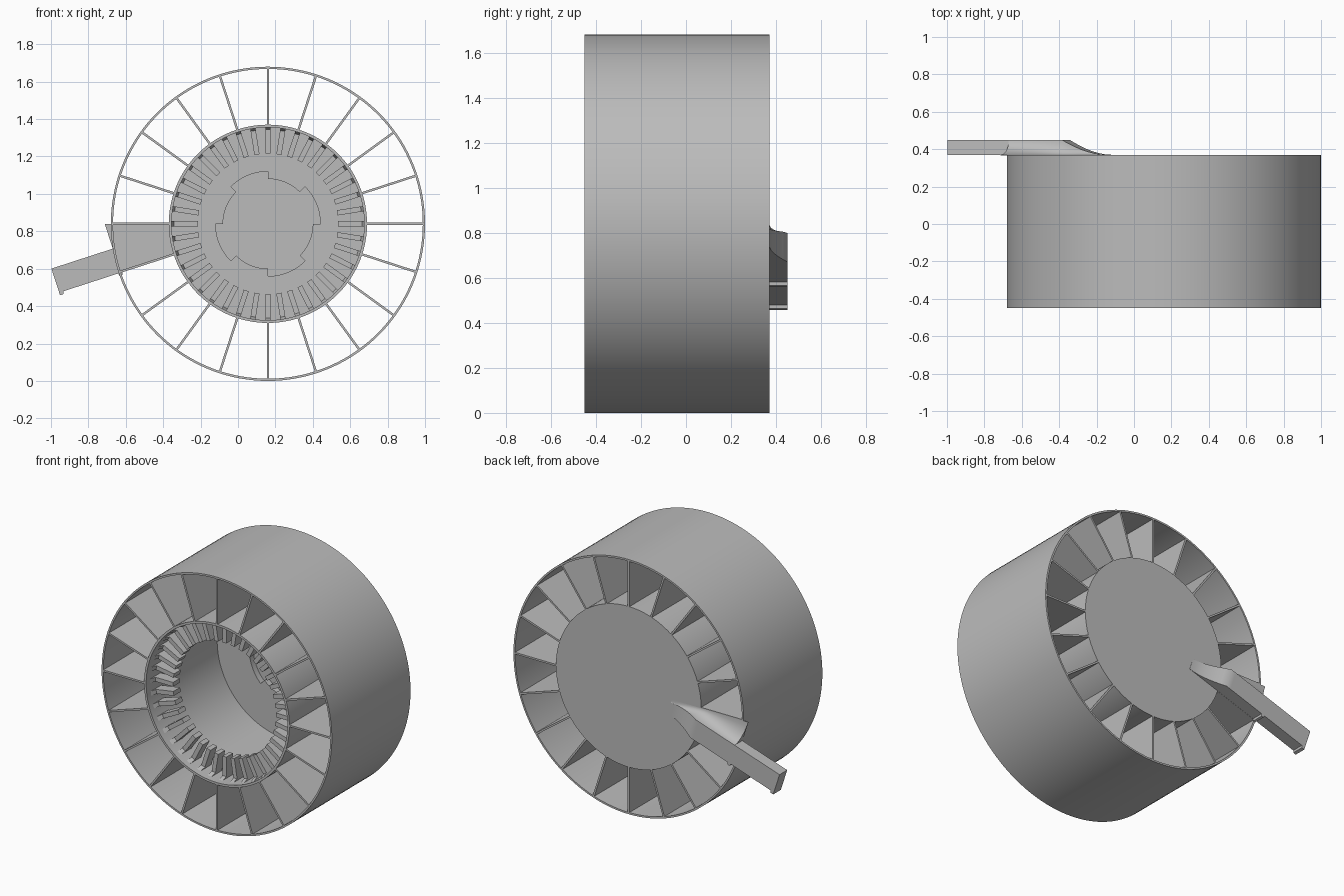
import bpy, bmesh, math

cube = bpy.data.objects.get("Cube")
if cube:
    bpy.data.objects.remove(cube, do_unlink=True)

CX = 0.16                   # wheel axis position
CZ = 0.84
FRONT, BACK = -0.45, 0.37   # wheel faces along y
SEGS = 144

grey = bpy.data.materials.new("plain grey")
grey.use_nodes = True
grey.diffuse_color = (0.5, 0.5, 0.5, 1)
grey.node_tree.nodes["Principled BSDF"].inputs["Base Color"].default_value = (0.5, 0.5, 0.5, 1)


def polar(r, a, y):
    return (CX + r * math.cos(a), y, CZ + r * math.sin(a))


def along(angle, u, v, y):
    """Point u outward along a spoke direction and v sideways (clockwise)."""
    c, s = math.cos(angle), math.sin(angle)
    return (CX + u * c + v * s, y, CZ + u * s - v * c)


def finish(bm, name, smooth=True):
    bmesh.ops.remove_doubles(bm, verts=bm.verts, dist=1e-5)
    bmesh.ops.recalc_face_normals(bm, faces=bm.faces)
    mesh = bpy.data.meshes.new(name)
    bm.to_mesh(mesh)
    bm.free()
    mesh.materials.append(grey)
    obj = bpy.data.objects.new(name, mesh)
    bpy.context.collection.objects.link(obj)
    if smooth:
        bpy.ops.object.select_all(action='DESELECT')
        obj.select_set(True)
        bpy.context.view_layer.objects.active = obj
        bpy.ops.object.shade_smooth_by_angle(angle=math.radians(30))
    return obj


def bridge(bm, rows, closed):
    """Quads between consecutive rows of points."""
    rows = [[bm.verts.new(p) for p in row] for row in rows]
    n = len(rows[0])
    for a, b in zip(rows, rows[1:]):
        for i in range(n if closed else n - 1):
            j = (i + 1) % n
            bm.faces.new((a[i], a[j], b[j], b[i]))
    return rows


def lathe_rows(profile):
    return [[polar(r, 2 * math.pi * i / SEGS, y) for i in range(SEGS)] for r, y in profile]


def prism(bm, bottom, top):
    """Closed solid between two matching outlines."""
    rows = bridge(bm, [bottom, top], True)
    bm.faces.new(rows[0])
    bm.faces.new(rows[1])


# Outer rim: thin open tube
bm = bmesh.new()
rim = [(0.84, FRONT), (0.84, BACK), (0.828, BACK), (0.828, FRONT), (0.84, FRONT)]
bridge(bm, lathe_rows(rim), True)
finish(bm, "outer_rim")

# Hub cup: open at the front, closed by a back disc with a stepped recess
bm = bmesh.new()
DISC, FLOOR = 0.29, 0.33
cup = [(0.53, BACK), (0.53, FRONT), (0.515, FRONT), (0.515, DISC)]
rows = bridge(bm, lathe_rows(cup), True)
bm.faces.new(rows[0])
steps = []
per = SEGS // 8
for sector in range(8):
    r = 0.28 if sector % 2 == 0 else 0.24
    steps += [(r, 2 * math.pi * (sector * per + i) / SEGS) for i in range(per + 1)]
outer = [polar(0.515, a, DISC) for r, a in steps]
edge = [polar(r, a, DISC) for r, a in steps]
floor = [polar(r, a, FLOOR) for r, a in steps]
rows = bridge(bm, [outer, edge, floor], True)
bm.faces.new(rows[-1])
finish(bm, "hub_cup")

# Spokes between hub and rim
bm = bmesh.new()
for k in range(20):
    a = k * math.pi / 10
    t = 0.006
    flat = [(0.527, -t), (0.831, -t), (0.831, t), (0.527, t)]
    prism(bm, [along(a, u, v, FRONT) for u, v in flat],
          [along(a, u, v, BACK) for u, v in flat])
finish(bm, "spokes", False)

# Inner teeth: short fins with a ramp against the cup wall
bm = bmesh.new()
tooth = [(0.518, -0.42), (0.503, -0.37), (0.375, -0.37), (0.375, -0.30), (0.518, -0.30)]
for k in range(40):
    a = k * math.pi / 20
    prism(bm, [along(a, u, -0.014, y) for u, y in tooth],
          [along(a, u, 0.014, y) for u, y in tooth])
finish(bm, "inner_teeth", False)

# Arm root: ramp rising from the disc, with a concave flare over one cell
ARM = math.radians(198)
TOP = 0.45
bm = bmesh.new()
rows = []
for i in range(17):
    u = 0.30 + 0.53 * i / 16
    h = max(0.001, (TOP - BACK) * min(1, (u - 0.30) / 0.23) ** 1.8)
    top_v, skirt_v = min(0.13, 0.25 * u), 0.325 * u
    row = [(-0.005, BACK - 0.004), (-0.005, BACK + h)]
    for j in range(9):
        q = math.pi / 2 * j / 8
        row.append((skirt_v - (skirt_v - top_v) * math.cos(q), BACK + h * (1 - math.sin(q))))
    row.append((skirt_v, BACK - 0.004))
    rows.append([along(ARM, u, v, y) for v, y in row])
rows = bridge(bm, rows, True)
bm.faces.new(rows[0])
bm.faces.new(rows[-1])
finish(bm, "arm_root")

# Arm bar with a small lip at each end of its lower edge
bm = bmesh.new()
bar = [(0.80, 0.13), (1.175, 0.13), (1.175, -0.02), (1.155, -0.02), (1.15, -0.005),
       (0.845, -0.005), (0.84, -0.02), (0.825, -0.02), (0.82, -0.005), (0.80, -0.005)]
prism(bm, [along(ARM, u, v, BACK) for u, v in bar],
      [along(ARM, u, v, TOP) for u, v in bar])
finish(bm, "arm_bar", False)
